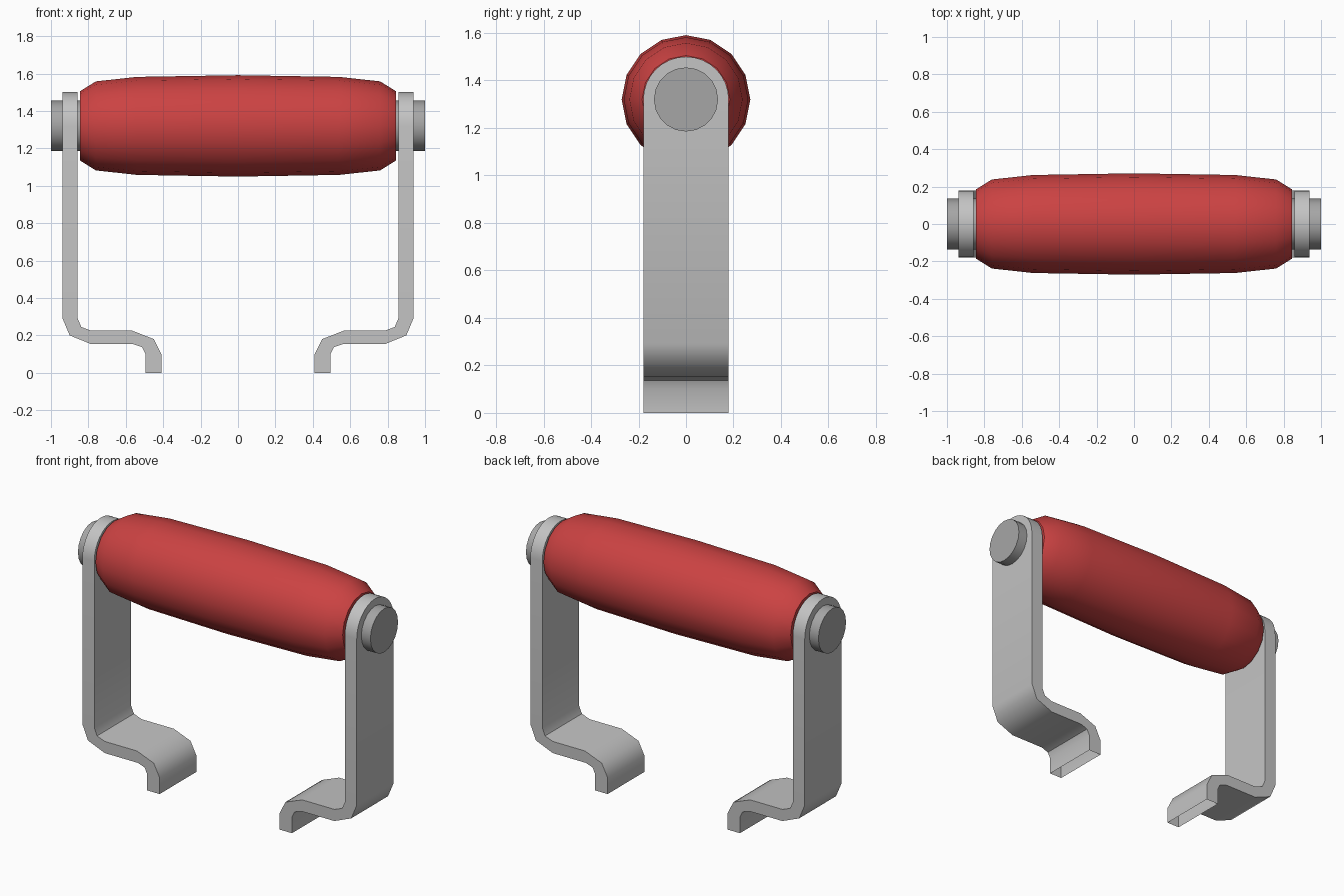
import bpy, bmesh, math

if "Cube" in bpy.data.objects:
    bpy.data.objects.remove(bpy.data.objects["Cube"], do_unlink=True)

AXLE_Z = 1.32
HALF_W = 0.18


def material(name, rgb):
    m = bpy.data.materials.new(name)
    m.use_nodes = True
    m.diffuse_color = (*rgb, 1)
    m.node_tree.nodes["Principled BSDF"].inputs["Base Color"].default_value = (*rgb, 1)
    return m


red = material("grip red", (0.60, 0.055, 0.055))
light_steel = material("light steel", (0.55, 0.55, 0.55))
dark_steel = material("dark steel", (0.38, 0.38, 0.38))


def finish(name, bm, mat):
    bmesh.ops.remove_doubles(bm, verts=bm.verts, dist=0.0005)
    bmesh.ops.recalc_face_normals(bm, faces=bm.faces)
    mesh = bpy.data.meshes.new(name)
    bm.to_mesh(mesh)
    bm.free()
    mesh.materials.append(mat)
    obj = bpy.data.objects.new(name, mesh)
    bpy.context.collection.objects.link(obj)
    bpy.ops.object.select_all(action="DESELECT")
    obj.select_set(True)
    bpy.context.view_layer.objects.active = obj
    bpy.ops.object.shade_smooth_by_angle(angle=math.radians(45))
    return obj


def bridge(bm, rings):
    for a, b in zip(rings, rings[1:]):
        n = len(a)
        for i in range(n):
            j = (i + 1) % n
            bm.faces.new((a[i], a[j], b[j], b[i]))


def turned(name, profile, sides, mat):
    """Turn (x, radius) points around the axle line and cap both ends."""
    bm = bmesh.new()
    turn = [math.tau * i / sides for i in range(sides)]
    rings = [[bm.verts.new((x, r * math.cos(a), AXLE_Z + r * math.sin(a))) for a in turn]
             for x, r in profile]
    bridge(bm, rings)
    bm.faces.new(rings[0])
    bm.faces.new(rings[-1])
    return finish(name, bm, mat)


# Barrel-shaped grip and the axle through it
half = [(0.845, 0.185), (0.76, 0.238), (0.54, 0.262)]
turned("grip", [(-x, r) for x, r in half] + [(0, 0.271)] + half[::-1], 16, red)
turned("axle", [(-1, 0.135), (1, 0.135)], 20, dark_steel)

# Bent strap: pairs of points across its thickness, from the foot upward
strap = [((0.495, 0), (0.41, 0)),
         ((0.495, 0.10), (0.41, 0.10)),
         ((0.513, 0.137), (0.45, 0.18)),
         ((0.56, 0.153), (0.565, 0.225)),
         ((0.785, 0.153), (0.785, 0.225)),
         ((0.90, 0.20), (0.838, 0.245)),
         ((0.938, 0.29), (0.857, 0.29))]


def bracket(name, side):
    stations = [(p, q, HALF_W) for p, q in strap]
    # Rounded top around the axle
    steps = 8
    for i in range(steps + 1):
        a = math.pi / 2 * i / steps
        z = AXLE_Z + HALF_W * math.sin(a)
        stations.append(((0.938, z), (0.857, z), HALF_W * math.cos(a)))
    bm = bmesh.new()
    rings = [[bm.verts.new((side * x, y, z))
              for (x, z), y in ((p, -w), (p, w), (q, w), (q, -w))]
             for p, q, w in stations]
    # The foot end is left open
    bridge(bm, rings)
    return finish(name, bm, light_steel)


bracket("left_bracket", 1)
bracket("right_bracket", -1)
